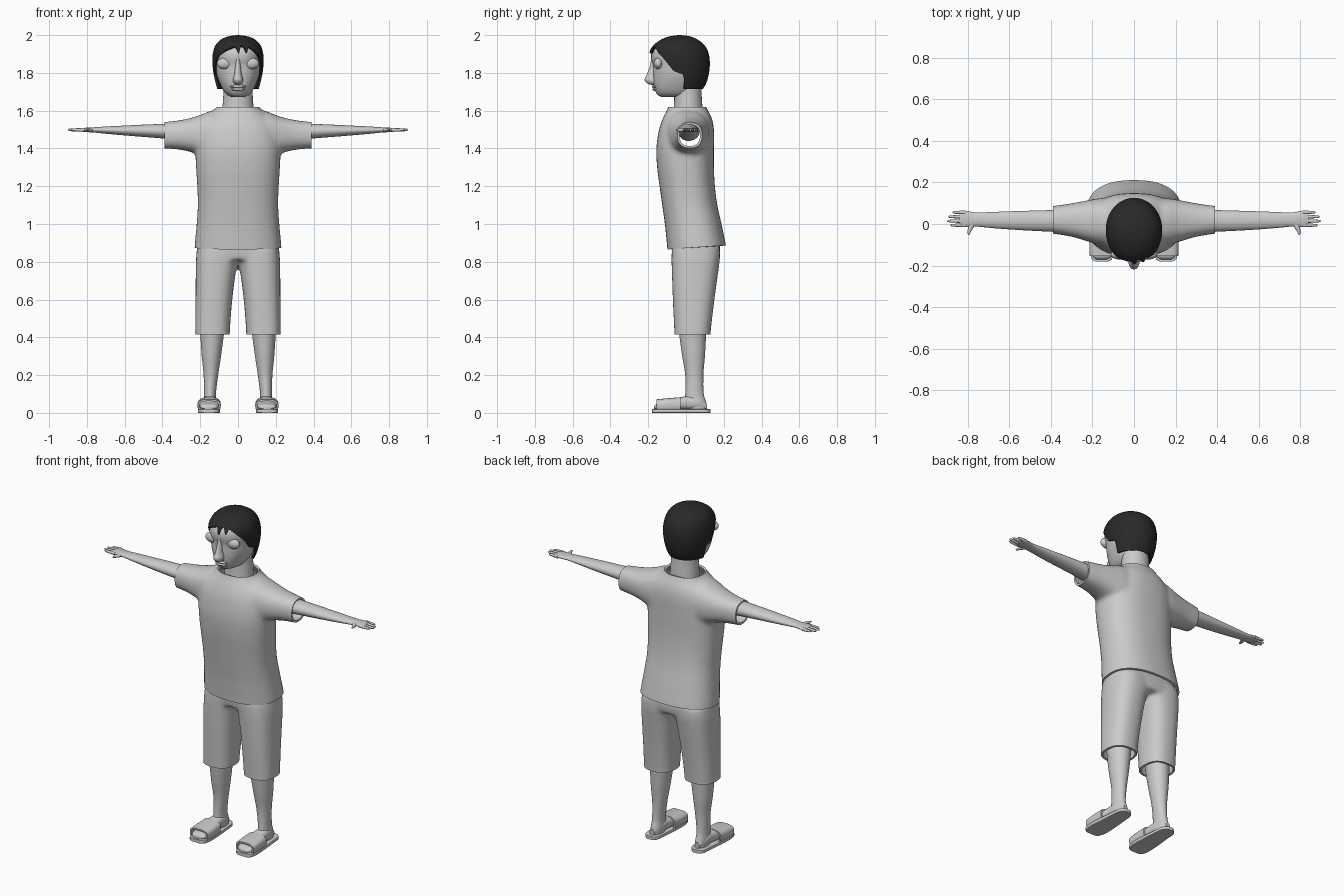
import bpy, bmesh, math

def material(name, v):
    m = bpy.data.materials.new(name)
    m.diffuse_color = (v, v, v, 1)
    return m

GREY = material("plain grey", 0.6)
DARK = material("dark hair", 0.022)

def interp(rows, t):
    """Smooth interpolation of section rows (t, u0, u1, v0, v1)."""
    n = len(rows)
    s = 1 if rows[-1][0] > rows[0][0] else -1
    i = max([k for k in range(n - 1) if s * rows[k][0] <= s * t] or [0])
    a, b = rows[i], rows[i + 1]
    p, q = rows[max(i - 1, 0)], rows[min(i + 2, n - 1)]
    h = b[0] - a[0]
    f = (t - a[0]) / h
    out = []
    for k in range(1, 5):
        ma = (b[k] - p[k]) / (b[0] - p[0]) * h
        mb = (q[k] - a[k]) / (q[0] - a[0]) * h
        out.append((2*f**3 - 3*f*f + 1) * a[k] + (f**3 - 2*f*f + f) * ma
                   + (3*f*f - 2*f**3) * b[k] + (f**3 - f*f) * mb)
    return out

def loft(bm, rows, axis, p=2.0, seg=32, sub=4, cap=True):
    """Skin superellipse sections along an axis."""
    ts = [a[0] + (b[0] - a[0]) * k / sub for a, b in zip(rows, rows[1:]) for k in range(sub)]
    rings = []
    for t in ts + [rows[-1][0]]:
        u0, u1, v0, v1 = interp(rows, t)
        ring = []
        for k in range(seg):
            a = 2 * math.pi * k / seg
            c, s = math.cos(a), math.sin(a)
            u = (u0 + u1) / 2 + (u1 - u0) / 2 * math.copysign(abs(c) ** (2 / p), c)
            v = (v0 + v1) / 2 + (v1 - v0) / 2 * math.copysign(abs(s) ** (2 / p), s)
            ring.append(bm.verts.new({'x': (t, u, v), 'y': (u, t, v), 'z': (u, v, t)}[axis]))
        rings.append(ring)
    for r, q in zip(rings, rings[1:]):
        for k in range(seg):
            bm.faces.new((r[k], r[(k + 1) % seg], q[(k + 1) % seg], q[k]))
    if cap:
        bm.faces.new(rings[0])
        bm.faces.new(rings[-1])

def ball(bm, c, r):
    for v in bmesh.ops.create_uvsphere(bm, u_segments=24, v_segments=14, radius=1)['verts']:
        v.co = [c[i] + v.co[i] * r[i] for i in range(3)]

def convert(ob):
    bpy.ops.object.select_all(action='DESELECT')
    ob.select_set(True)
    bpy.context.view_layer.objects.active = ob
    bpy.ops.object.convert(target='MESH')

def finish(name, bm, mat=GREY, mirror=False, thick=0, blend=False, cuts=()):
    bmesh.ops.recalc_face_normals(bm, faces=bm.faces)
    me = bpy.data.meshes.new(name)
    bm.to_mesh(me)
    bm.free()
    ob = bpy.data.objects.new(name, me)
    bpy.context.collection.objects.link(ob)
    if blend:  # fuse overlapping lofts into one soft surface
        r = ob.modifiers.new("fuse", 'REMESH')
        r.mode, r.voxel_size = 'VOXEL', 0.011
        s = ob.modifiers.new("soften", 'SMOOTH')
        s.factor, s.iterations = 0.5, 12
        convert(ob)
        bm = bmesh.new()
        bm.from_mesh(ob.data)
        for co, no in cuts:  # open the garment ends
            bmesh.ops.bisect_plane(bm, geom=bm.verts[:] + bm.edges[:] + bm.faces[:],
                                   plane_co=co, plane_no=no, clear_outer=True)
        bm.to_mesh(ob.data)
        bm.free()
    if thick:
        m = ob.modifiers.new("thickness", 'SOLIDIFY')
        m.thickness, m.offset = thick, -1
    if mirror:
        ob.modifiers.new("mirror", 'MIRROR')
    convert(ob)
    ob.data.materials.clear()
    ob.data.materials.append(mat)
    bpy.ops.object.shade_smooth_by_angle(angle=math.radians(45))

def sym(rows):
    return [(z, -x, x, a, b) for z, x, a, b in rows]

# Shirt: torso and sleeves
bm = bmesh.new()
loft(bm, sym([(.82, .232, -.095, .22), (.88, .23, -.10, .213), (1.0, .219, -.112, .188),
              (1.1, .213, -.126, .166), (1.2, .216, -.14, .153), (1.3, .222, -.153, .148),
              (1.4, .225, -.157, .148), (1.5, .212, -.143, .148), (1.56, .175, -.122, .137),
              (1.62, .112, -.094, .107), (1.67, .10, -.085, .10)]), 'z', 2.4, 48)
for s in (1, -1):
    loft(bm, [(s * x, a, b, c, d) for x, a, b, c, d in
              [(.05, -.09, .11, 1.3, 1.61), (.15, -.105, .125, 1.34, 1.597),
               (.22, -.085, .115, 1.372, 1.57), (.3, -.062, .1, 1.392, 1.551),
               (.39, -.047, .087, 1.4, 1.54), (.43, -.042, .082, 1.402, 1.536)]], 'x', 2.4)
finish("shirt", bm, thick=.012, blend=True,
       cuts=[((0, .05, .876), (0, .07, -1)), ((0, 0, 1.62), (0, 0, 1)),
             ((.39, 0, 0), (1, 0, 0)), ((-.39, 0, 0), (-1, 0, 0))])

# Shorts
bm = bmesh.new()
loft(bm, sym([(.81, .2, -.07, .175), (.86, .219, -.076, .182), (.95, .205, -.08, .17)]), 'z', 2.5, 48)
for s in (1, -1):
    loft(bm, [(z, s * a, s * b, c, d) for z, a, b, c, d in
              [(.37, .045, .227, -.06, .127), (.45, .042, .227, -.063, .133),
               (.6, .03, .225, -.07, .151), (.74, .012, .224, -.075, .17),
               (.82, -.005, .222, -.077, .18), (.88, -.01, .215, -.075, .18)]], 'z', 2.5)
finish("shorts", bm, thick=.012, blend=True, cuts=[((0, 0, .415), (0, 0, -1))])

# Lower legs and feet
bm = bmesh.new()
loft(bm, [(.02, .118, .18, .0, .108), (.05, .115, .182, -.01, .108), (.1, .117, .18, -.004, .094),
          (.2, .105, .182, -.004, .092), (.3, .09, .192, -.02, .1), (.42, .074, .2, -.036, .107),
          (.55, .06, .21, -.045, .115)], 'z')
loft(bm, [(.11, .135, .165, .02, .05), (.06, .115, .184, .018, .085), (0, .11, .19, .018, .088),
          (-.07, .102, .202, .018, .07), (-.13, .102, .203, .018, .052),
          (-.16, .112, .195, .018, .045), (-.17, .13, .18, .02, .035)], 'y', 2.5)
finish("leg", bm, mirror=True)

# Sandal soles and straps
bm = bmesh.new()
loft(bm, [(-.18, .125, .185, 0, .02), (-.17, .107, .203, 0, .02), (-.12, .095, .213, 0, .02),
          (-.03, .098, .208, 0, .02), (.05, .105, .2, 0, .02), (.11, .113, .193, 0, .02),
          (.13, .133, .173, 0, .02)], 'y', 10)
finish("sandal_sole", bm, mirror=True)
bm = bmesh.new()
loft(bm, [(-.155, .094, .213, .004, .072), (-.1, .091, .215, .004, .077),
          (-.03, .094, .211, .004, .083)], 'y', 3, cap=False)
finish("sandal_strap", bm, mirror=True, thick=.01)

# Arms with hands
bm = bmesh.new()
loft(bm, [(.28, -.042, .072, 1.44, 1.537), (.4, -.037, .067, 1.453, 1.53),
          (.5, -.032, .064, 1.461, 1.526), (.6, -.026, .061, 1.469, 1.521),
          (.7, -.018, .057, 1.478, 1.516), (.76, -.012, .055, 1.484, 1.512),
          (.79, -.014, .06, 1.486, 1.51), (.82, -.015, .065, 1.488, 1.509),
          (.84, -.012, .064, 1.491, 1.506)], 'x')
for y, tip in ((.056, .875), (.035, .895), (.014, .9), (-.006, .885)):
    loft(bm, [(.815, y - .009, y + .009, 1.488, 1.508), (tip - .02, y - .007, y + .007, 1.491, 1.506),
              (tip - .005, y - .005, y + .005, 1.494, 1.504),
              (tip, y - .002, y + .002, 1.497, 1.501)], 'x', seg=12)
loft(bm, [(.015, .755, .79, 1.487, 1.508), (-.015, .772, .799, 1.488, 1.507),
          (-.04, .787, .802, 1.491, 1.505), (-.053, .793, .8, 1.495, 1.502)], 'y', seg=12)
finish("arm", bm, mirror=True)

# Head, neck and facial features
bm = bmesh.new()
loft(bm, sym([(1.673, .035, -.13, .04), (1.685, .06, -.152, .055), (1.72, .085, -.168, .075),
              (1.78, .11, -.174, .1), (1.84, .12, -.175, .11), (1.88, .123, -.184, .11),
              (1.92, .118, -.178, .1), (1.96, .095, -.14, .07), (1.985, .05, -.09, .02)]), 'z', 2.15, 48)
loft(bm, sym([(1.56, .085, -.07, .09), (1.62, .082, -.064, .087), (1.68, .078, -.062, .083),
              (1.76, .075, -.06, .08)]), 'z')
finish("head", bm)
bm = bmesh.new()
loft(bm, sym([(1.9, .012, -.186, -.14), (1.85, .014, -.188, -.14), (1.79, .02, -.208, -.14),
              (1.765, .027, -.219, -.14), (1.745, .022, -.207, -.14), (1.735, .008, -.18, -.14)]), 'z')
finish("nose", bm)
bm = bmesh.new()
ball(bm, (.07, -.147, 1.85), (.042, .024, .03))
finish("eye", bm, mirror=True)
bm = bmesh.new()
ball(bm, (0, -.163, 1.728), (.042, .018, .009))
ball(bm, (0, -.16, 1.713), (.036, .018, .009))
finish("lips", bm)

# Hair cap: lower edge follows a hairline given by angle from the front
HAIR = sym([(1.70, .108, -.165, .08), (1.74, .119, -.17, .105), (1.80, .13, -.176, .122),
            (1.86, .136, -.184, .126), (1.91, .132, -.193, .118), (1.95, .117, -.168, .095),
            (1.98, .085, -.125, .055), (1.995, .045, -.08, .015), (2.0, .006, -.04, -.028)])
LINE = [(-180, 1.715), (-102, 1.715), (-96, 1.79), (-75, 1.81), (-66, 1.84), (-50, 1.89),
        (-30, 1.92), (-10, 1.94), (-5, 1.935), (2, 1.9), (7, 1.945), (14, 1.94), (21, 1.9),
        (26, 1.94), (40, 1.92), (52, 1.89), (66, 1.84), (75, 1.81), (96, 1.79), (102, 1.715),
        (180, 1.715)]

def hairline(d):
    for (a, za), (b, zb) in zip(LINE, LINE[1:]):
        if d <= b:
            return za + (zb - za) * (d - a) / (b - a)

bm = bmesh.new()
N, M = 144, 18
cols = []
for k in range(N):
    d = -180 + 360 * k / N
    a, low = math.radians(d), hairline(d)
    col = []
    for j in range(M + 1):
        z = low + (2.0 - low) * math.sin(j / M * math.pi / 2)
        x0, x1, y0, y1 = interp(HAIR, z)
        col.append(bm.verts.new((x1 * math.sin(a), (y0 + y1) / 2 - (y1 - y0) / 2 * math.cos(a), z)))
    cols.append(col)
for k in range(N):
    p, q = cols[k], cols[(k + 1) % N]
    for j in range(M):
        bm.faces.new((p[j], q[j], q[j + 1], p[j + 1]))
bm.faces.new([c[-1] for c in cols])
finish("hair", bm, DARK, thick=.014)
